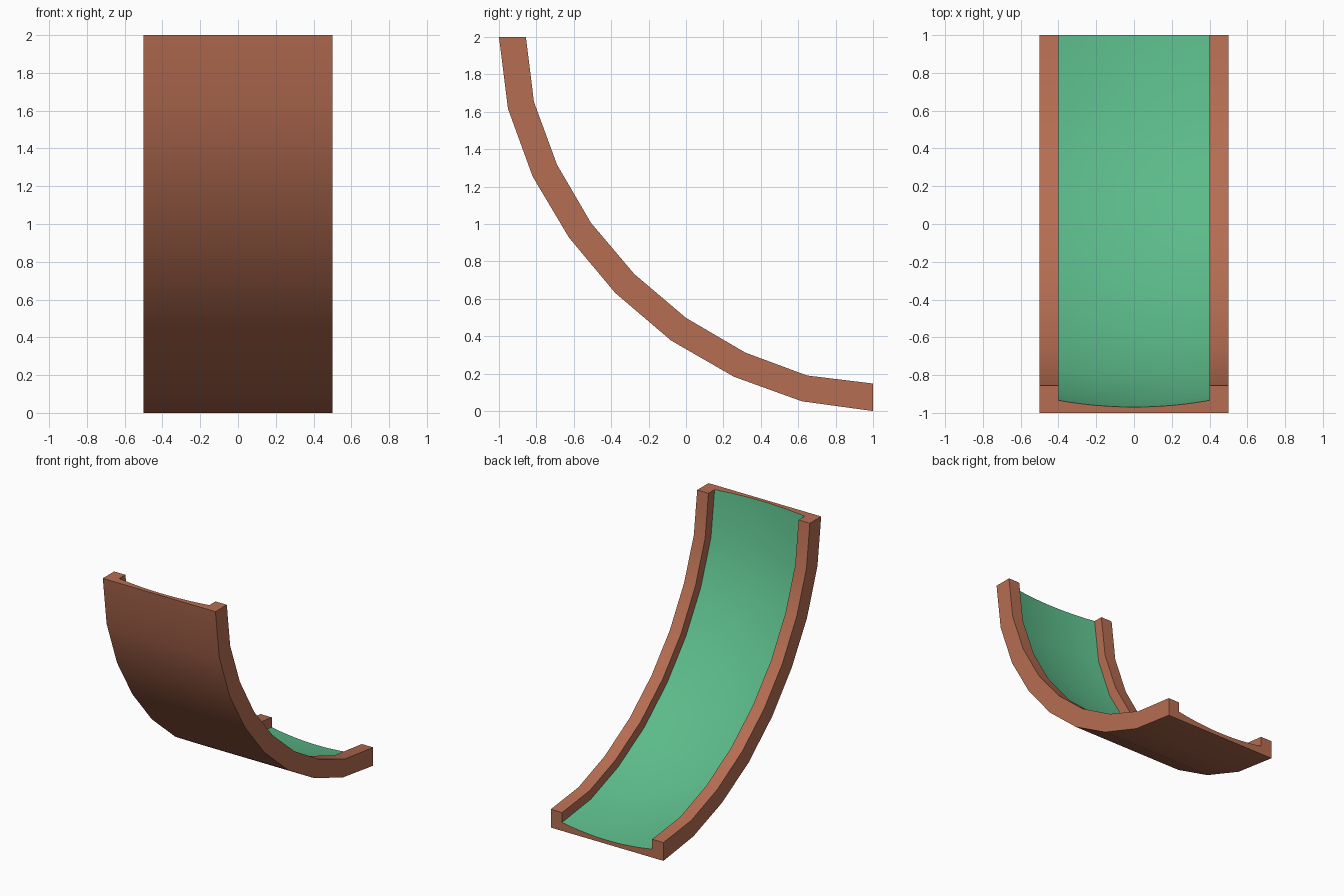
import bpy, bmesh, math

if "Cube" in bpy.data.objects:
    bpy.data.objects.remove(bpy.data.objects["Cube"])

# Side profile of the curved chute: matching outer and inner (y, z) points
OUTER = [(-1, 2), (-0.952, 1.617), (-0.82, 1.254), (-0.626, 0.928), (-0.38, 0.633),
         (-0.08, 0.377), (0.257, 0.183), (0.62, 0.052), (1, 0)]
INNER = [(-0.856, 2), (-0.813, 1.653), (-0.69, 1.318), (-0.508, 1.006), (-0.277, 0.733),
         (0, 0.498), (0.316, 0.313), (0.647, 0.19), (1, 0.147)]

# Cross-section (x, share of thickness): flat back, two rims, hollow floor between
STEPS = 12
floor = []
for i in range(STEPS + 1):
    x = 0.4 - 0.8 * i / STEPS
    floor.append((x, 0.215 + 0.245 * (x / 0.4) ** 2))
section = [(-0.5, 1), (-0.5, 0), (0.5, 0), (0.5, 1), (0.4, 1)] + floor + [(-0.4, 1)]
FLOOR_START = 5


def material(name, color):
    m = bpy.data.materials.new(name)
    m.diffuse_color = (*color, 1)
    m.use_nodes = True
    m.node_tree.nodes["Principled BSDF"].inputs["Base Color"].default_value = m.diffuse_color
    return m


bm = bmesh.new()
rings = []
for (oy, oz), (iy, iz) in zip(OUTER, INNER):
    rings.append([bm.verts.new((x, oy + (iy - oy) * t, oz + (iz - oz) * t))
                  for x, t in section])

# Skin the stations; the hollow floor takes the second colour
n = len(section)
for a, b in zip(rings, rings[1:]):
    for i in range(n):
        j = (i + 1) % n
        f = bm.faces.new((a[i], a[j], b[j], b[i]))
        f.material_index = 1 if FLOOR_START <= i < FLOOR_START + STEPS else 0

# End caps
bm.faces.new(rings[0])
bm.faces.new(rings[-1])
bmesh.ops.recalc_face_normals(bm, faces=bm.faces[:])

mesh = bpy.data.meshes.new("curved_chute")
bm.to_mesh(mesh)
bm.free()
mesh.materials.append(material("terracotta", (0.47, 0.155, 0.085)))
mesh.materials.append(material("green", (0.105, 0.49, 0.25)))
chute = bpy.data.objects.new("curved_chute", mesh)
bpy.context.collection.objects.link(chute)
bpy.context.view_layer.objects.active = chute
chute.select_set(True)
bpy.ops.object.shade_smooth_by_angle(angle=math.radians(30))
